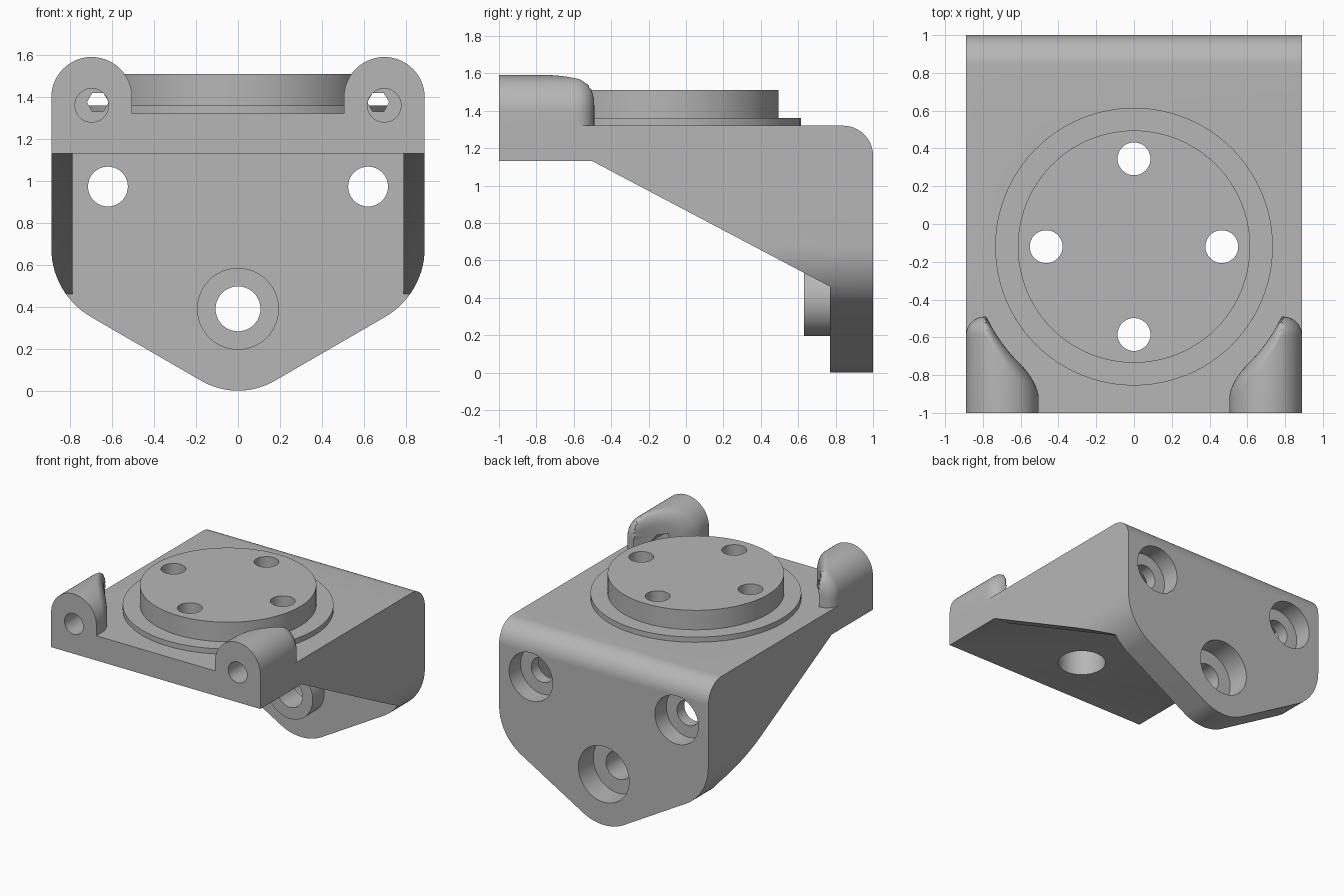
import bpy, bmesh, math
from mathutils import Matrix

if "Cube" in bpy.data.objects:
    bpy.data.objects.remove(bpy.data.objects["Cube"])

grey = bpy.data.materials.new("light grey")
grey.diffuse_color = (0.47, 0.47, 0.47, 1)
grey.use_nodes = True
grey.node_tree.nodes["Principled BSDF"].inputs["Base Color"].default_value = grey.diffuse_color


def make(name, bm):
    bmesh.ops.recalc_face_normals(bm, faces=bm.faces[:])
    me = bpy.data.meshes.new(name)
    bm.to_mesh(me)
    bm.free()
    ob = bpy.data.objects.new(name, me)
    me.materials.append(grey)
    bpy.context.collection.objects.link(ob)
    return ob


def prism(name, pts, vec):
    bm = bmesh.new()
    f = bm.faces.new([bm.verts.new(p) for p in pts])
    r = bmesh.ops.extrude_face_region(bm, geom=[f])
    bmesh.ops.translate(bm, vec=vec, verts=[v for v in r["geom"] if isinstance(v, bmesh.types.BMVert)])
    return make(name, bm)


def cyl(name, axis, a, b, r, lo, hi, n=72):
    """Cylinder along z (a=x, b=y) or along y (a=x, b=z)."""
    pts = []
    for i in range(n):
        t = 2 * math.pi * i / n
        u, v = a + r * math.cos(t), b + r * math.sin(t)
        pts.append((u, v, lo) if axis == "z" else (u, lo, v))
    return prism(name, pts, (0, 0, hi - lo) if axis == "z" else (0, hi - lo, 0))


def arc(cx, cy, r, a0, a1, n=14):
    return [(cx + r * math.cos(math.radians(a0 + (a1 - a0) * i / n)),
             cy + r * math.sin(math.radians(a0 + (a1 - a0) * i / n))) for i in range(n + 1)]


def combine(ob, other, op):
    m = ob.modifiers.new("b", "BOOLEAN")
    m.operation, m.solver, m.object = op, "EXACT", other
    bpy.ops.object.select_all(action="DESELECT")
    bpy.context.view_layer.objects.active = ob
    ob.select_set(True)
    bpy.ops.object.modifier_apply(modifier=m.name)
    bpy.data.objects.remove(other)


# bracket body: side profile intersected with front outline, then hollowed
side = [(-1, 1.13), (-0.5, 1.13), (0.77, 0.46), (0.77, -0.1), (1, -0.1)]
side += arc(0.84, 1.16, 0.16, 0, 90) + [(-1, 1.32)]
body = prism("bracket", [(-0.89, y, z) for y, z in side], (1.78, 0, 0))
half = arc(0, 0.35, 0.35, -90, -60) + arc(0.51, 0.68, 0.38, -60, 0) + [(0.89, 1.5)]
outline = half + [(-x, z) for x, z in reversed(half[1:])]
combine(body, prism("outline", [(x, -1.2, z) for x, z in outline], (0, 2.4, 0)), "INTERSECT")
combine(body, prism("hollow", [(-0.79, -1.2, -0.2), (0.79, -1.2, -0.2), (0.79, -1.2, 1.13),
                               (-0.79, -1.2, 1.13)], (0, 1.97, 0)), "DIFFERENCE")

# round mounting disc, its step, and the lower boss
CY = -0.12
combine(body, cyl("step", "z", 0, CY, 0.735, 1.25, 1.36, 96), "UNION")
combine(body, cyl("disc", "z", 0, CY, 0.615, 1.25, 1.51, 96), "UNION")
combine(body, cyl("boss", "y", 0, 0.39, 0.195, 0.63, 0.85), "UNION")


# front lugs: arch section, back end scooped around the disc with a rounded edge
def lug(s):
    cx, zc, R, fil, zb = 0.6975, 1.398, 0.1925, 0.1, 1.25

    def end(x):
        return min(-0.49, CY - math.sqrt(max(0, 0.865 ** 2 - x * x)))

    rings = [(0, None)]
    for i in range(9):
        t = math.pi / 2 * i / 8
        rings.append((fil * (1 - math.cos(t)), fil * (1 - math.sin(t))))
    rings += [(fil + (R - fil) * k / 3, 0) for k in (1, 2, 3)]
    bm = bmesh.new()
    grid = []
    for d, back in rings:
        r = R - d
        pts = [(cx + r, zb)] + arc(cx, zc, r, 0, 180, 28) + [(cx - r, zb)]
        grid.append([bm.verts.new((s * x, -1 if back is None else end(x) - back, z)) for x, z in pts])
    bm.faces.new(grid[0])
    for a, b in zip(grid, grid[1:]):
        for i in range(len(a) - 1):
            bm.faces.new((a[i], a[i + 1], b[i + 1], b[i]))
    bmesh.ops.remove_doubles(bm, verts=bm.verts[:], dist=1e-5)
    bmesh.ops.holes_fill(bm, edges=[e for e in bm.edges if e.is_boundary], sides=0)
    bmesh.ops.triangulate(bm, faces=[f for f in bm.faces if len(f.verts) > 4])
    return make("lug", bm)


for s in (-1, 1):
    combine(body, lug(s), "UNION")

# screw holes in the lugs, running into a narrower hexagonal passage
for s in (-1, 1):
    combine(body, cyl("lug_hole", "y", s * 0.697, 1.36, 0.08, -1.1, -0.8, 40), "DIFFERENCE")
    combine(body, cyl("hex_hole", "y", s * 0.668, 1.375, 0.052, -0.85, -0.5, 6), "DIFFERENCE")

# four disc holes, counterbored from below
for i in range(4):
    a = math.pi / 2 * i
    x, y = 0.465 * math.cos(a), CY + 0.465 * math.sin(a)
    combine(body, cyl("hole", "z", x, y, 0.087, 1.0, 1.6, 40), "DIFFERENCE")
    combine(body, cyl("bore", "z", x, y, 0.17, 1.0, 1.33, 48), "DIFFERENCE")

# three back plate holes, counterbored from behind
for x, z, r, R, depth in ((-0.62, 0.973, 0.095, 0.185, 0.14), (0.62, 0.973, 0.095, 0.185, 0.14),
                          (0, 0.39, 0.107, 0.215, 0.18)):
    combine(body, cyl("hole", "y", x, z, r, 0.5, 1.1, 40), "DIFFERENCE")
    combine(body, cyl("bore", "y", x, z, R, 1 - depth, 1.1, 56), "DIFFERENCE")

bpy.ops.object.shade_smooth_by_angle(angle=math.radians(30))
